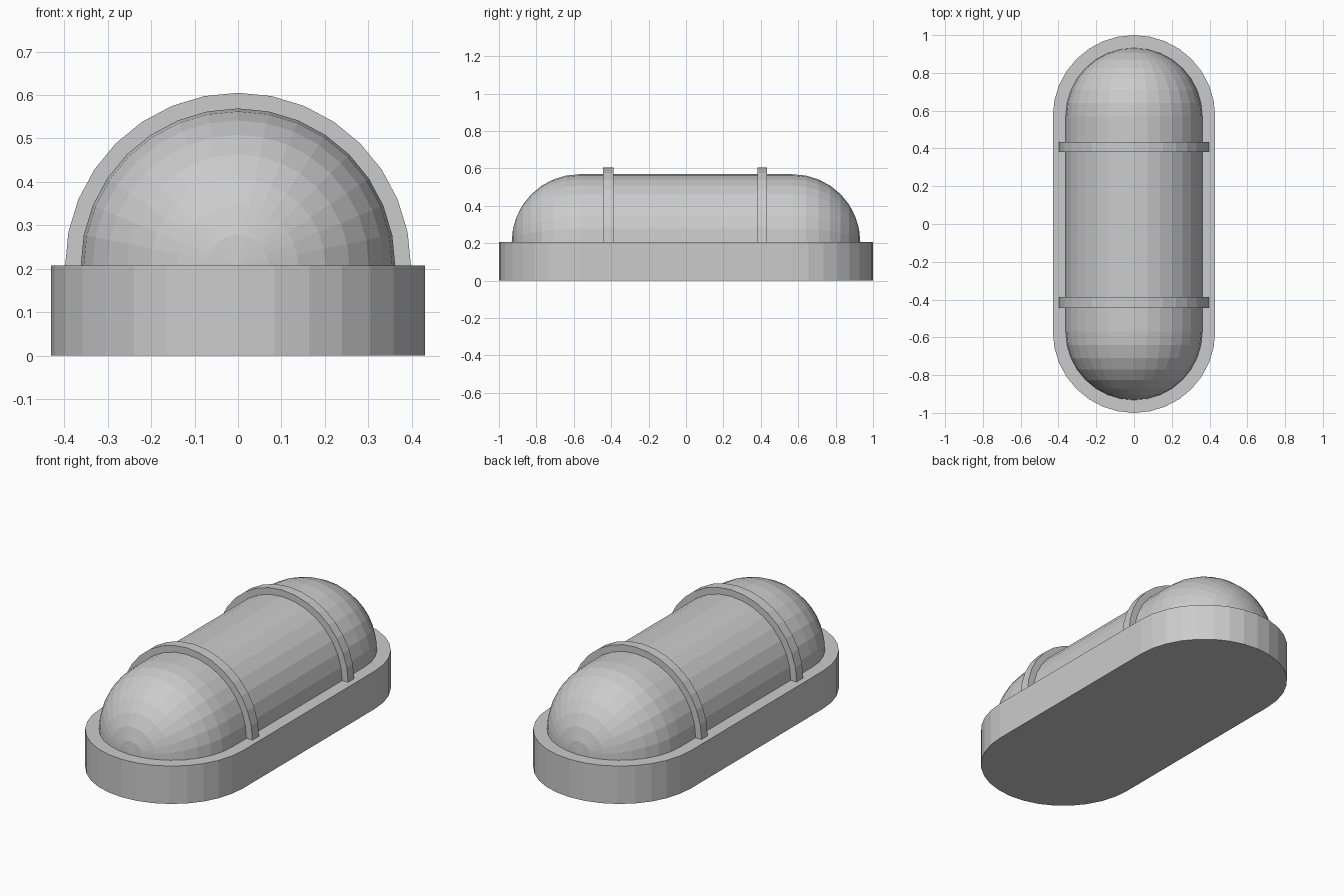
import bpy, bmesh
from math import sin, cos, pi

if "Cube" in bpy.data.objects:
    bpy.data.objects.remove(bpy.data.objects["Cube"])

N = 16            # segments per half circle
END = 0.57        # y of the rounded end centres
BASE_H = 0.207    # top of the base
DOME_R = 0.362


def make_object(name, bm):
    bmesh.ops.remove_doubles(bm, verts=bm.verts, dist=1e-5)
    bmesh.ops.recalc_face_normals(bm, faces=bm.faces)
    mesh = bpy.data.meshes.new(name)
    bm.to_mesh(mesh)
    bm.free()
    obj = bpy.data.objects.new(name, mesh)
    bpy.context.collection.objects.link(obj)
    return obj


def extrude_outline(name, points, offset):
    bm = bmesh.new()
    face = bm.faces.new([bm.verts.new(p) for p in points])
    new = bmesh.ops.extrude_face_region(bm, geom=[face], use_keep_orig=True)["geom"]
    bmesh.ops.translate(bm, vec=offset, verts=[v for v in new if isinstance(v, bmesh.types.BMVert)])
    return make_object(name, bm)


def half_arc(r):
    return [(r * cos(pi * i / N), r * sin(pi * i / N)) for i in range(N + 1)]


# Stadium-shaped base
arc = half_arc(0.43)
outline = [(x, y + END, 0) for x, y in arc] + [(-x, -y - END, 0) for x, y in arc]
extrude_outline("base", outline, (0, 0, BASE_H))

# Half capsule cover: half rings lofted along y, with the poles at both ends
bm = bmesh.new()
steps = [pi / 2 * i / 8 for i in range(9)]
profile = [(-END - DOME_R * cos(a), DOME_R * sin(a)) for a in steps]
profile += [(-y, r) for y, r in reversed(profile)]
rings = [[bm.verts.new((x, y, BASE_H + z)) for x, z in half_arc(r)] for y, r in profile]
for a, b in zip(rings, rings[1:]):
    for i in range(N):
        bm.faces.new((a[i], a[i + 1], b[i + 1], b[i]))
bmesh.ops.dissolve_degenerate(bm, dist=1e-5, edges=bm.edges)
make_object("capsule_cover", bm)

# Two arched ribs over the cover
for name, y0, width in (("front_rib", -0.444, 0.057), ("back_rib", 0.382, 0.052)):
    arch = half_arc(0.398) + half_arc(0.35)[::-1]
    extrude_outline(name, [(x, y0, BASE_H + z) for x, z in arch], (0, width, 0))
